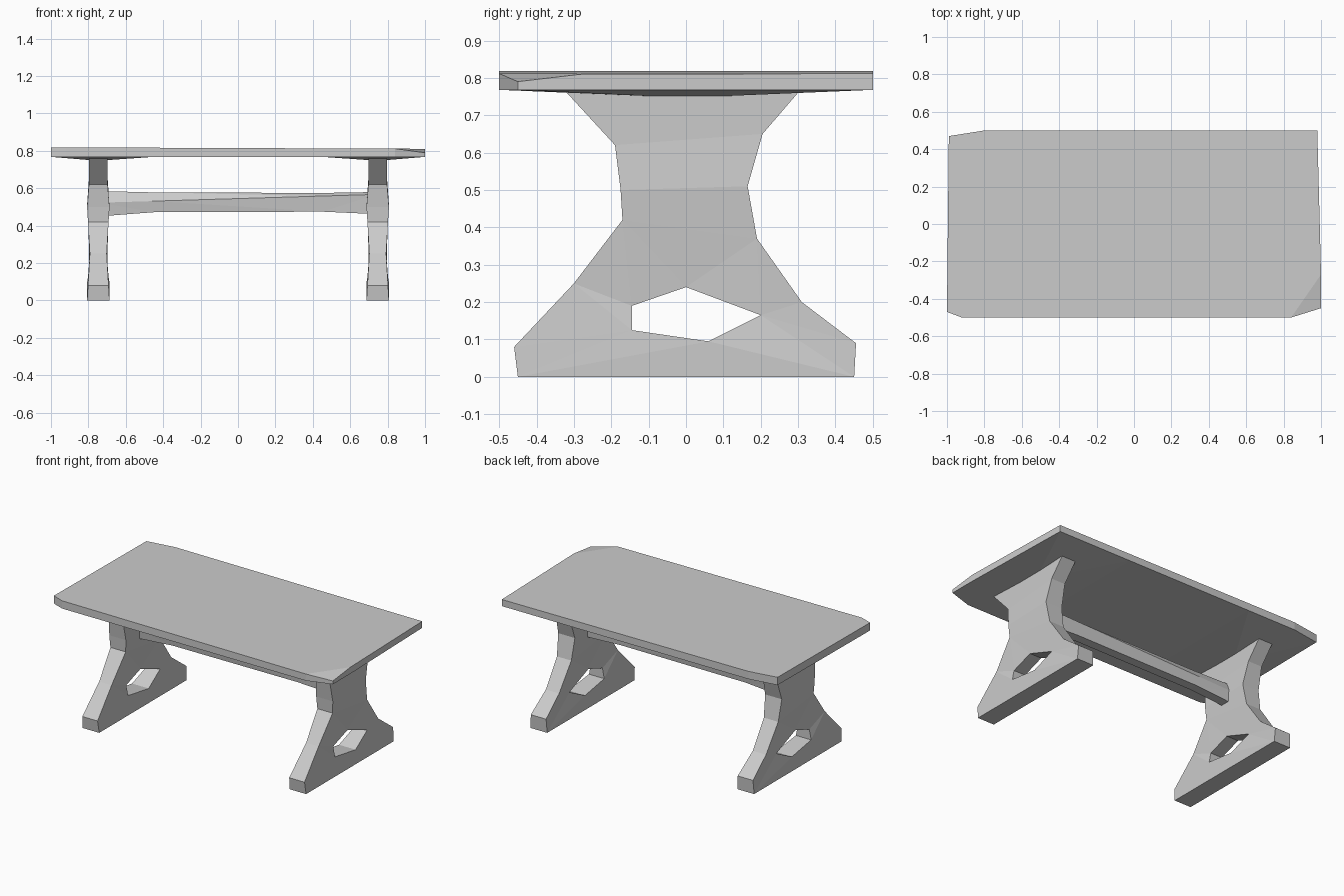
import bpy, bmesh

if "Cube" in bpy.data.objects:
    bpy.data.objects.remove(bpy.data.objects["Cube"])

grey = bpy.data.materials.new("light grey")
grey.diffuse_color = (0.6, 0.6, 0.6, 1)
grey.use_nodes = True
grey.node_tree.nodes["Principled BSDF"].inputs["Base Color"].default_value = grey.diffuse_color


def make_object(name, verts, faces):
    bm = bmesh.new()
    vs = [bm.verts.new(v) for v in verts]
    for f in faces:
        bm.faces.new([vs[i] for i in f])
    bmesh.ops.recalc_face_normals(bm, faces=bm.faces[:])
    bmesh.ops.triangulate(bm, faces=[f for f in bm.faces if len(f.verts) == 4])
    me = bpy.data.meshes.new(name)
    bm.to_mesh(me)
    bm.free()
    me.materials.append(grey)
    ob = bpy.data.objects.new(name, me)
    bpy.context.collection.objects.link(ob)
    return ob


# Tabletop: clipped-corner slab whose underside dips over each leg
outline = [(-1, -.47), (-.92, -.5), (-.45, -.5), (.45, -.5), (.84, -.5),
           (1, -.45), (1, -.27), (.98, .5), (.45, .5), (-.45, .5),
           (-.8, .5), (-.99, .47)]
n = len(outline)
low_corner = 5
top = [(x, y, .79 if i == low_corner else .815 - .004 * x)
       for i, (x, y) in enumerate(outline)]
bottom = [(x, y, .768) for x, y in outline]
dips = [(-.75, 0, .747), (.75, 0, .747)]
faces = [[i, (i + 1) % n, n + (i + 1) % n, n + i] for i in range(n)]
faces += [[i for i in range(n) if i != low_corner], [4, 5, 6]]
faces += [[n + 2, n + 3, n + 8, n + 9]]
left_loop, right_loop = [9, 10, 11, 0, 1, 2], [3, 4, 5, 6, 7, 8]
for loop, dip in ((left_loop, 2 * n), (right_loop, 2 * n + 1)):
    for a, b in zip(loop, loop[1:] + loop[:1]):
        faces.append([n + a, n + b, dip])
make_object("tabletop", top + bottom + dips, faces)

# Leg profile: (y, z, half thickness), waisted body over a holed A-shaped foot
profile = [(-.33, .772, .05), (.31, .772, .05), (-.19, .62, .05), (.205, .65, .05),
           (-.175, .5, .06), (.165, .51, .06), (-.17, .42, .055), (.19, .37, .052),
           (-.30, .25, .045), (.31, .2, .048), (-.46, .08, .055), (.455, .09, .055),
           (-.45, 0, .06), (.45, 0, .06),
           (0, .24, .042), (.2, .165, .045), (.06, .095, .06),
           (-.145, .125, .055), (-.145, .19, .042)]
panels = [(0, 1, 3, 2), (2, 3, 5, 4), (4, 5, 7, 6), (6, 7, 14), (6, 14, 18, 8),
          (7, 9, 15, 14), (8, 18, 17, 10), (9, 11, 15), (11, 13, 16, 15),
          (13, 12, 16), (12, 10, 17, 16)]
rims = [[0, 1, 3, 5, 7, 9, 11, 13, 12, 10, 8, 6, 4, 2], [14, 15, 16, 17, 18]]


def leg(name, side):
    k = len(profile)
    verts = [(side * (.747 + s * t), y, z) for s in (1, -1) for y, z, t in profile]
    faces = [list(p) for p in panels] + [[k + i for i in p] for p in panels]
    for rim in rims:
        for a, b in zip(rim, rim[1:] + rim[:1]):
            faces.append([a, b, k + b, k + a])
    make_object(name, verts, faces)


leg("left_leg", -1)
leg("right_leg", 1)

# Stretcher: faceted beam between the legs, slightly deeper at the left
stations = [(-.74, .45, .585), (-.45, .472, .578), (.45, .475, .575), (.74, .462, .58)]
verts = []
for x, z0, z1 in stations:
    zm = .545 + .03 * x
    verts += [(x, -.03, z0), (x, -.04, zm), (x, -.012, z1),
              (x, .012, z1), (x, .04, zm), (x, .03, z0)]
faces = [list(range(6)), list(range(18, 24))]
for r in range(3):
    for i in range(6):
        j = (i + 1) % 6
        faces.append([r * 6 + i, r * 6 + j, r * 6 + 6 + j, r * 6 + 6 + i])
make_object("stretcher", verts, faces)
